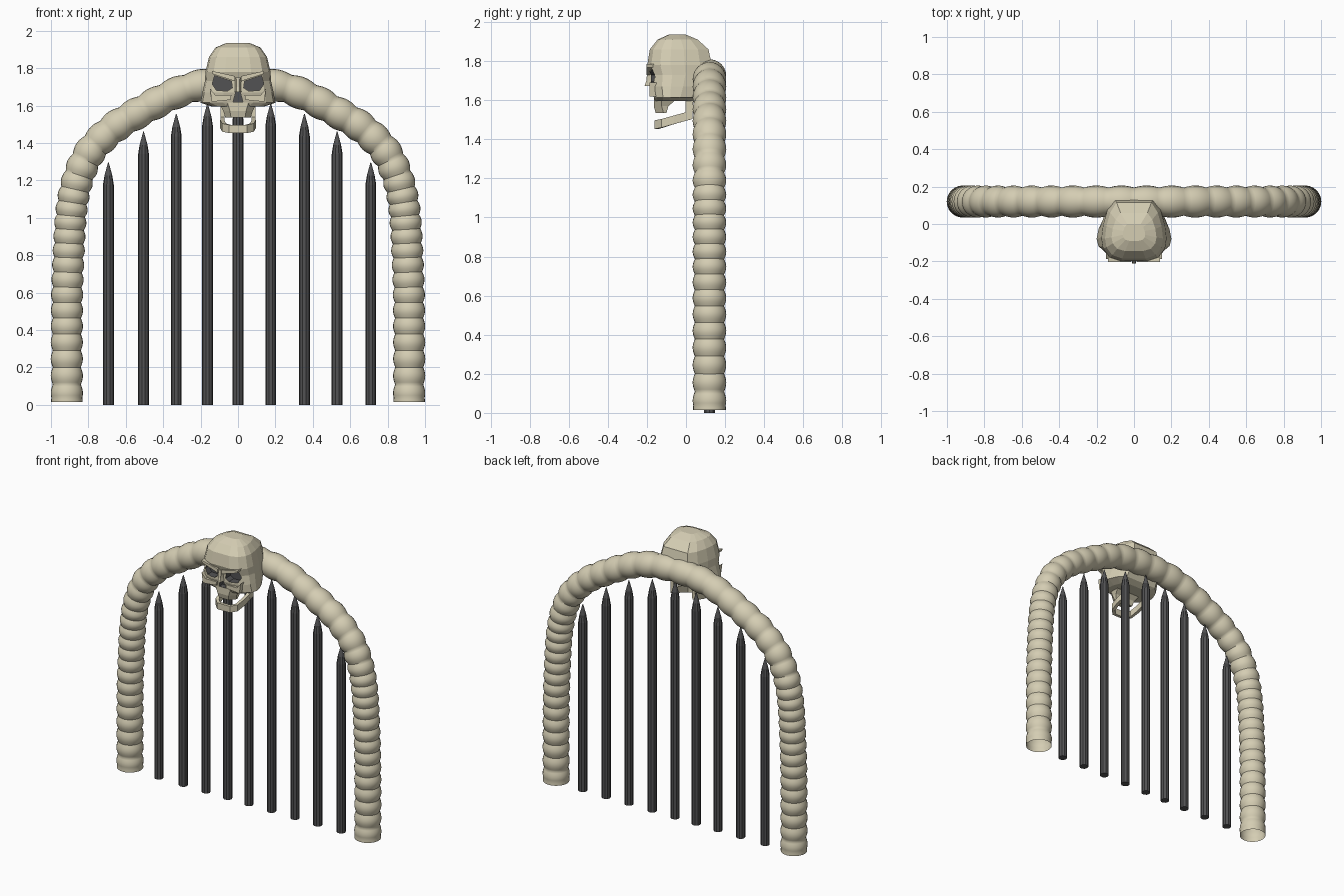
import bpy, bmesh, math
from mathutils import Vector

if "Cube" in bpy.data.objects:
    bpy.data.objects.remove(bpy.data.objects["Cube"])


def material(name, rgb):
    m = bpy.data.materials.new(name)
    m.use_nodes = True
    m.diffuse_color = (*rgb, 1)
    m.node_tree.nodes["Principled BSDF"].inputs["Base Color"].default_value = (*rgb, 1)
    return m


BONE = material("bone", (0.66, 0.61, 0.45))
IRON = material("dark iron", (0.085, 0.085, 0.088))


def add_object(name, bm, mats, mirror=False, smooth=False):
    bmesh.ops.recalc_face_normals(bm, faces=bm.faces)
    mesh = bpy.data.meshes.new(name)
    bm.to_mesh(mesh)
    bm.free()
    for m in mats:
        mesh.materials.append(m)
    ob = bpy.data.objects.new(name, mesh)
    bpy.context.collection.objects.link(ob)
    if mirror:
        mod = ob.modifiers.new("mirror", 'MIRROR')
        mod.use_clip = True
    if smooth:
        bpy.ops.object.select_all(action='DESELECT')
        ob.select_set(True)
        bpy.context.view_layer.objects.active = ob
        bpy.ops.object.shade_smooth_by_angle(angle=math.radians(40))
    return ob


def loft(bm, rings, closed=True, caps=(True, True)):
    """Bridge a list of point rings with quads."""
    rows = [[bm.verts.new(p) for p in ring] for ring in rings]
    n = len(rows[0])
    for a, b in zip(rows, rows[1:]):
        for i in range(n if closed else n - 1):
            j = (i + 1) % n
            bm.faces.new((a[i], a[j], b[j], b[i]))
    if caps[0]:
        bm.faces.new(rows[0])
    if caps[1]:
        bm.faces.new(rows[-1])


def prism(bm, outline, y0, y1, mat=0):
    """Extrude an x-z outline between two depths."""
    start = len(bm.faces)
    loft(bm, [[(x, y, z) for x, z in outline] for y in (y0, y1)])
    bm.faces.ensure_lookup_table()
    for f in bm.faces[start:]:
        f.material_index = mat


# Spine arch: one half swept along a curve with ribbed segments, then mirrored
ARCH_Y = 0.12
path = [(0.915, -0.3), (0.915, 0.015), (0.915, 0.4), (0.91, 0.7), (0.885, 1.08),
        (0.815, 1.31), (0.7, 1.45), (0.545, 1.555), (0.27, 1.69), (0, 1.725), (-0.27, 1.69)]
path = [Vector(p) for p in path]
dense = []
for a, b, c, d in zip(path, path[1:], path[2:], path[3:]):
    for k in range(100):
        t = k / 100
        dense.append(0.5 * (2 * b + (c - a) * t + (2 * a - 5 * b + 4 * c - d) * t * t
                            + (3 * b - a - 3 * c + d) * t ** 3))
dense.append(path[-2])


def pitch(z):
    if z < 1.1:
        return 0.095 - 0.025 * z / 1.1
    return 0.07 + 0.065 * (z - 1.1) / 0.62


phase = [0.0]
for p, q in zip(dense, dense[1:]):
    phase.append(phase[-1] + (q - p).length / pitch(p.y))
segments = round(phase[-1])
phase = [v * segments / phase[-1] for v in phase]

rings, STEPS = [], 8
j = 0
for k in range(segments * STEPS + 1):
    want = k / STEPS
    while j < len(phase) - 2 and phase[j + 1] < want:
        j += 1
    f = (want - phase[j]) / (phase[j + 1] - phase[j])
    centre = dense[j].lerp(dense[j + 1], f)
    tangent = (dense[j + 1] - dense[j]).normalized()
    if k == segments * STEPS:
        centre, tangent = Vector((0, path[-2].y)), Vector((-1, 0))
    r = 0.075 + 0.011 * abs(math.sin(math.pi * want))
    if k < 2:
        r = 0.084
    ring = []
    for i in range(24):
        ang = math.tau * i / 24
        off = r * math.cos(ang)
        ring.append((centre.x + tangent.y * off, ARCH_Y + r * math.sin(ang),
                     centre.y - tangent.x * off))
    rings.append(ring)
bm = bmesh.new()
loft(bm, rings, caps=(False, False))
add_object("spine_arch", bm, [BONE], mirror=True, smooth=True)

# Gate bars with pointed tips
bars = [(-0.693, 1.295), (-0.505, 1.46), (-0.33, 1.555), (-0.163, 1.61), (0, 1.645),
        (0.175, 1.61), (0.355, 1.555), (0.53, 1.46), (0.71, 1.295)]
for n, (x, top) in enumerate(bars):
    bm = bmesh.new()
    profile = [(0.029, 0), (0.029, top - 0.12), (0.021, top - 0.07), (0.002, top)]
    loft(bm, [[(x + r * math.cos(math.tau * i / 10), ARCH_Y + r * math.sin(math.tau * i / 10), z)
               for i in range(10)] for r, z in profile])
    add_object(f"gate_bar_{n + 1}", bm, [IRON])

# Cranium: stacked faceted outlines (height, half width, front, back)
levels = [(1.595, 0.14, -0.155, 0.03), (1.615, 0.2, -0.165, 0.07), (1.67, 0.19, -0.18, 0.105),
          (1.73, 0.177, -0.18, 0.125), (1.78, 0.174, -0.198, 0.132), (1.86, 0.155, -0.185, 0.115),
          (1.91, 0.12, -0.145, 0.06), (1.935, 0.06, -0.09, 0.0)]
half = [(0.4, 0.0), (0.75, 0.06), (0.95, 0.2), (1.0, 0.36), (0.95, 0.58), (0.82, 0.82), (0.6, 1.0)]
outline = [(0, 0)] + half + [(0, 1)] + [(-u, v) for u, v in reversed(half)]
bm = bmesh.new()
loft(bm, [[(u * w, f + v * (b - f), z) for u, v in outline] for z, w, f, b in levels])
skull = add_object("skull", bm, [BONE, IRON])

# Recessed eye sockets and nose opening, cut from the cranium
eye = [(0.03, 1.695), (0.035, 1.73), (0.125, 1.76), (0.138, 1.715), (0.115, 1.68), (0.055, 1.678)]
bm = bmesh.new()
for s in (-1, 1):
    prism(bm, [(s * x, z) for x, z in eye], -0.3, -0.125, 1)
prism(bm, [(-0.026, 1.62), (0.026, 1.62), (0.012, 1.672), (-0.012, 1.672)], -0.3, -0.13, 1)
cutter = add_object("socket_cutter", bm, [BONE, IRON])
cutter.hide_render = True
cutter.hide_viewport = True
cutter.display_type = 'WIRE'
cut = skull.modifiers.new("sockets", 'BOOLEAN')
cut.operation = 'DIFFERENCE'
cut.solver = 'EXACT'
cut.object = cutter

# Slanted brows and cheekbones
bm = bmesh.new()
prism(bm, [(0.015, 1.73), (0.135, 1.768), (0.14, 1.785), (0.015, 1.757)], -0.203, -0.14)
add_object("brow_ridges", bm, [BONE], mirror=True)
bm = bmesh.new()
prism(bm, [(0.035, 1.655), (0.12, 1.655), (0.15, 1.69), (0.14, 1.62), (0.04, 1.63)], -0.186, -0.13)
add_object("cheekbones", bm, [BONE], mirror=True)

# Nose bridge wedge
bm = bmesh.new()
loft(bm, [[(-w, -0.165, z), (-w * 0.4, y, z), (w * 0.4, y, z), (w, -0.165, z)]
          for w, y, z in ((0.022, -0.212, 1.672), (0.02, -0.203, 1.70), (0.024, -0.198, 1.75))])
add_object("nose_bridge", bm, [BONE])

# Upper jaw tapering down to the tooth line
bm = bmesh.new()
loft(bm, [[(-w, back, z), (-w, f + 0.04, z), (-w * 0.55, f, z), (w * 0.55, f, z),
           (w, f + 0.04, z), (w, back, z)]
          for z, w, f, back in ((1.535, 0.068, -0.155, -0.1), (1.57, 0.078, -0.165, -0.09),
                                (1.62, 0.105, -0.165, -0.03))])
add_object("upper_jaw", bm, [BONE])

# Lower jaw: a horseshoe band with upright hinges at the rear
bm = bmesh.new()
arc = [(0.082, 0.03, 1.525), (0.084, -0.06, 1.5), (0.075, -0.12, 1.482), (0.045, -0.15, 1.475)]
arc += [(-x, y, z) for x, y, z in reversed(arc)]
loft(bm, [[(x, y, z + dz) for x, y, z in arc] for dz in (-0.022, 0.022)],
     closed=False, caps=(False, False))
jaw = add_object("lower_jaw", bm, [BONE])
thick = jaw.modifiers.new("thickness", 'SOLIDIFY')
thick.thickness = 0.022
thick.offset = 0
bm = bmesh.new()
loft(bm, [[(x, y, z) for x, y in ((0.072, y0), (0.094, y0), (0.094, y1), (0.072, y1))]
          for z, y0, y1 in ((1.505, -0.005, 0.034), (1.64, 0.0, 0.036))])
add_object("jaw_hinges", bm, [BONE], mirror=True)
